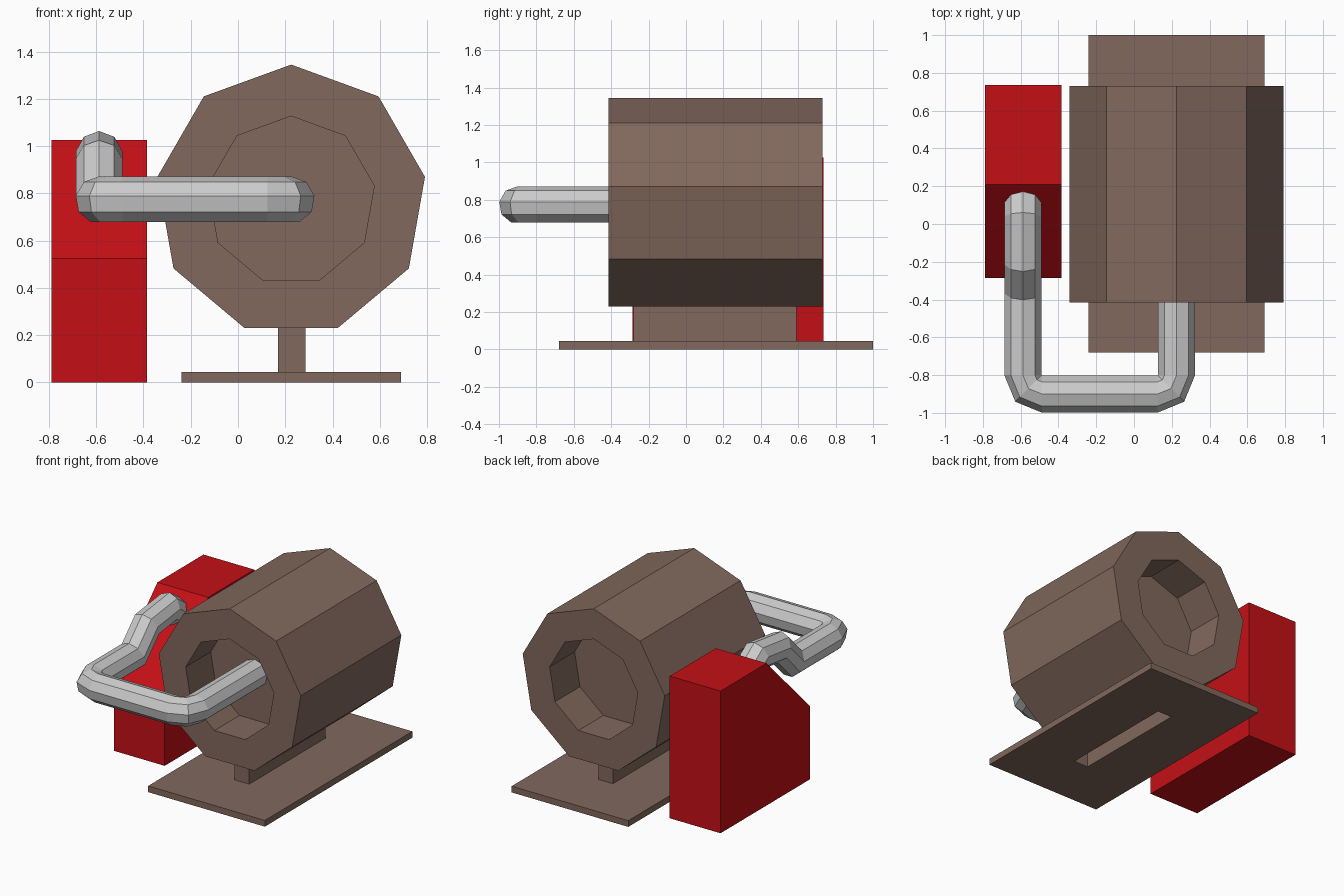
import bpy
from math import sin, cos, tau, radians
from mathutils import Vector

if "Cube" in bpy.data.objects:
    bpy.data.objects.remove(bpy.data.objects["Cube"])


def material(name, rgb):
    m = bpy.data.materials.new(name)
    m.diffuse_color = (*rgb, 1)
    m.use_nodes = True
    m.node_tree.nodes["Principled BSDF"].inputs["Base Color"].default_value = m.diffuse_color
    return m


def add_mesh(name, verts, faces, mat=None):
    me = bpy.data.meshes.new(name)
    me.from_pydata(verts, [], faces)
    if mat:
        me.materials.append(mat)
    ob = bpy.data.objects.new(name, me)
    bpy.context.collection.objects.link(ob)
    return ob


def loft(name, rings, mat=None, caps=True, closed=False):
    """Skin a list of equal-length point rings."""
    n, k = len(rings[0]), len(rings)
    faces = []
    for i in range(k if closed else k - 1):
        a, b = i * n, (i + 1) % k * n
        for j in range(n):
            q = (j + 1) % n
            faces.append((a + j, a + q, b + q, b + j))
    if caps:
        faces.append(tuple(reversed(range(n))))
        faces.append(tuple(range((k - 1) * n, k * n)))
    return add_mesh(name, [v for r in rings for v in r], faces, mat)


def nonagon(center, side, up, r):
    return [center + r * (side * sin(tau * j / 9) + up * cos(tau * j / 9)) for j in range(9)]


def rect(x0, x1, y0, y1, z):
    return [(x0, y0, z), (x1, y0, z), (x1, y1, z), (x0, y1, z)]


brown = material("brown", (0.22, 0.14, 0.11))
red = material("red", (0.55, 0.005, 0.008))
X, Z = Vector((1, 0, 0)), Vector((0, 0, 1))

# Nine-sided drum with a recess in both ends
profile = [(-0.13, 0.357), (-0.415, 0.357), (-0.415, 0.575),
           (0.73, 0.575), (0.73, 0.357), (0.445, 0.357)]
loft("drum", [nonagon(Vector((0.225, y, 0.77)), -X, Z, r) for y, r in profile], brown)

# Base plate with a slot running up into the hollow post
plate, post = (-0.24, 0.69, -0.68, 1.0), (0.17, 0.285, -0.28, 0.59)
loft("base_plate", [rect(*plate, 0), rect(*plate, 0.045),
                    rect(*post, 0.045), rect(*post, 0)], brown, caps=False, closed=True)
loft("post", [rect(*post, 0.045), rect(*post, 0.23)], brown, caps=False)

# Red housing with a sloped front
side = [(-0.285, 0), (0.735, 0), (0.735, 1.025), (0.21, 1.025), (-0.285, 0.525)]
loft("housing", [[(x, y, z) for y, z in side] for x in (-0.385, -0.79)], red)

# Bent pipe: ring centre, heading in plan, pitch, mitre half angle (degrees)
h = 0.772
path = [
    ((0.225, -0.13, h), -90, 0, 0),
    ((0.225, -0.80, h), -90, 0, 0),
    ((0.196, -0.871, h), -135, 0, 0),
    ((0.125, -0.90, h), 180, 0, 0),
    ((-0.488, -0.90, h), 180, 0, 0),
    ((-0.559, -0.871, h), 135, 0, 0),
    ((-0.588, -0.80, h), 90, 0, 0),
    ((-0.588, -0.36, h), 90, 22.5, 22.5),
    ((-0.588, -0.205, 0.93), 90, 26, 19),
    ((-0.588, 0.035, 0.96), 90, -14, 21),
    ((-0.588, 0.22, 0.83), 90, -35, 0),
]
rings = []
for p, heading, pitch, mitre in path:
    a, b = radians(heading), radians(pitch)
    t = Vector((cos(a) * cos(b), sin(a) * cos(b), sin(b)))
    s = t.cross(Z).normalized()
    rings.append(nonagon(Vector(p), s, s.cross(t) / cos(radians(mitre)), 0.1))
loft("pipe", rings)

# Make all face directions point outward
import bmesh
for ob in bpy.data.objects:
    bm = bmesh.new()
    bm.from_mesh(ob.data)
    bmesh.ops.recalc_face_normals(bm, faces=bm.faces)
    bm.to_mesh(ob.data)
    bm.free()
